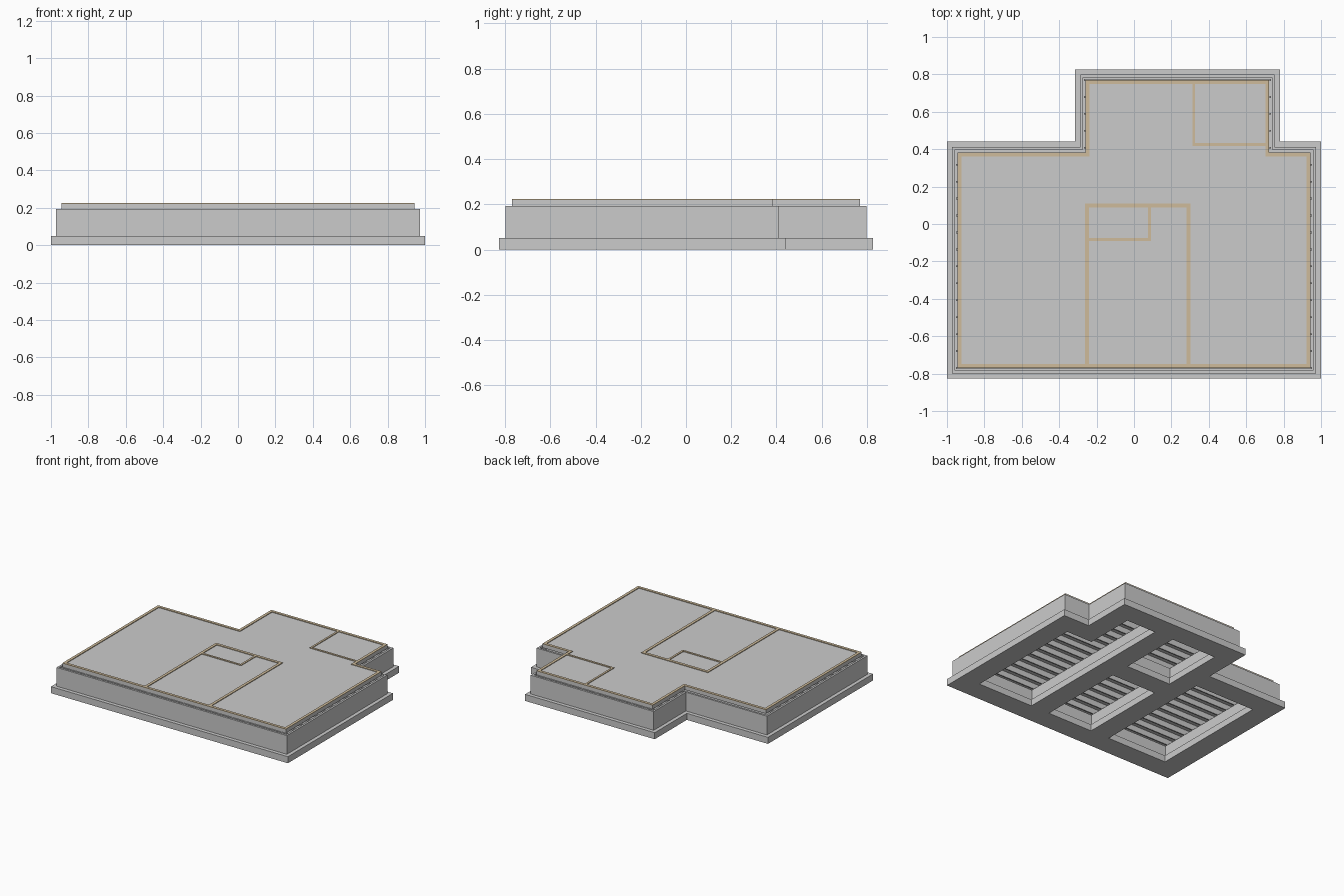
import bpy

if "Cube" in bpy.data.objects:
    bpy.data.objects.remove(bpy.data.objects["Cube"])

FOOT_TOP, LEDGE, WALL_TOP, DECK_TOP, PLATE_TOP = 0.05, 0.15, 0.193, 0.219, 0.224


def outline(d):
    """House outline, moved inwards by d from the footing edge."""
    return [(-1 + d, -.827 + d), (1 - d, -.827 + d), (1 - d, .44 - d), (.78 - d, .44 - d),
            (.78 - d, .827 - d), (-.315 + d, .827 - d), (-.315 + d, .44 - d), (-1 + d, .44 - d)]


def rect(x0, x1, y0, y1):
    return [(x0, y0), (x1, y0), (x1, y1), (x0, y1)]


def rooms(d, h):
    """Four crawl-space pits: d = outer wall inset, h = half width of inner walls."""
    xl, xr, yc = -.25, .29, .10
    front, notch, back = -.827 + d, .44 - d, .827 - d
    right = [(xr + h, front), (1 - d, front), (1 - d, notch),
             (.78 - d, notch), (.78 - d, back), (xr + h, back)]
    return [right,
            rect(-1 + d, xl - h, front, notch),
            rect(xl + h, xr - h, front, yc - h),
            rect(xl + h, xr - h, yc + h, back)]


def slab(name, loops, z0, z1, mat=None):
    """Extrude a flat outline (further loops are holes) between two heights."""
    cu = bpy.data.curves.new(name + "_profile", 'CURVE')
    cu.dimensions = '2D'
    cu.fill_mode = 'BOTH'
    cu.extrude = (z1 - z0) / 2
    for loop in loops:
        s = cu.splines.new('POLY')
        s.points.add(len(loop) - 1)
        for p, (x, y) in zip(s.points, loop):
            p.co = (x, y, 0, 1)
        s.use_cyclic_u = True
    tmp = bpy.data.objects.new(name + "_tmp", cu)
    bpy.context.collection.objects.link(tmp)
    dg = bpy.context.evaluated_depsgraph_get()
    me = bpy.data.meshes.new_from_object(tmp.evaluated_get(dg))
    bpy.data.objects.remove(tmp)
    for v in me.vertices:
        v.co.z += (z0 + z1) / 2
    for p in me.polygons:
        p.use_smooth = False
    me.materials.clear()
    if mat:
        me.materials.append(mat)
    ob = bpy.data.objects.new(name, me)
    bpy.context.collection.objects.link(ob)
    return ob


wood = bpy.data.materials.new("plate_wood")
wood.diffuse_color = (.62, .5, .33, 1)
wood.use_nodes = True
wood.node_tree.nodes["Principled BSDF"].inputs["Base Color"].default_value = wood.diffuse_color

# Concrete footing, stem walls and the thin lip around the floor framing
slab("footing", [outline(0)] + rooms(.16, .08), 0, FOOT_TOP)
slab("stem_walls", [outline(.028)] + rooms(.13, .05), FOOT_TOP, LEDGE)
slab("wall_lip", [outline(.028), outline(.043)], LEDGE, WALL_TOP)

# Floor joists running left to right, shorter in the back wing
COUNT, FIRST, LAST, T = 18, -.770, .770, .009
for i in range(COUNT):
    y = FIRST + (LAST - FIRST) * i / (COUNT - 1)
    x0, x1 = (-.953, .953) if y < .385 else (-.268, .733)
    slab(f"joist_{i + 1}", [rect(x0, x1, y - T / 2, y + T / 2)], LEDGE, WALL_TOP)

# Subfloor deck
slab("floor_deck", [outline(.057)], WALL_TOP, DECK_TOP)

# Wooden bottom plates of the outer and inner walls
slab("outer_plate", [outline(.057), outline(.078)], DECK_TOP, PLATE_TOP, wood)
plates = {
    "core_left_plate": (-.262, -.241, -.749, .11),
    "core_right_plate": (.28, .301, -.749, .11),
    "core_back_plate": (-.241, .28, .089, .11),
    "closet_front_plate": (-.241, .09, -.091, -.076),
    "closet_side_plate": (.075, .09, -.076, .089),
    "corner_room_side_plate": (.312, .327, .418, .749),
    "corner_room_front_plate": (.327, .702, .418, .433),
}
for name, r in plates.items():
    slab(name, [rect(*r)], DECK_TOP, PLATE_TOP, wood)
